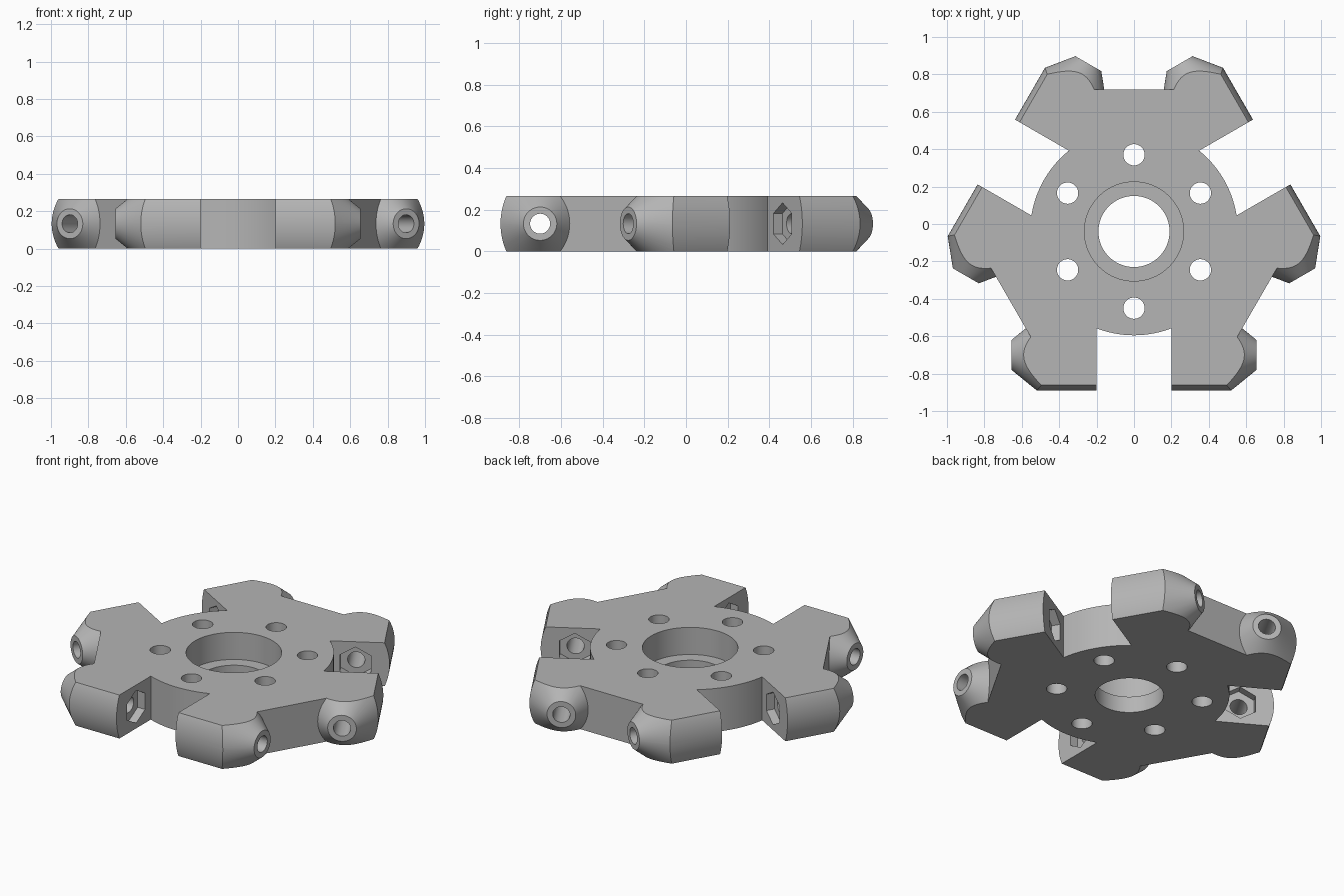
import bpy, bmesh, math
from mathutils import Matrix

if "Cube" in bpy.data.objects:
    bpy.data.objects.remove(bpy.data.objects["Cube"])

HEIGHT = 0.266
MID = HEIGHT / 2
AXLE_Y = -0.66          # axle line, measured from the hub centre
CENTRE_Y = -0.04        # hub centre in the final frame

grey = bpy.data.materials.new("plain grey")
grey.use_nodes = True
GREY = (0.46, 0.46, 0.46, 1)
grey.diffuse_color = GREY
grey.node_tree.nodes["Principled BSDF"].inputs["Base Color"].default_value = GREY


def to_object(name, bm):
    bmesh.ops.recalc_face_normals(bm, faces=bm.faces[:])
    mesh = bpy.data.meshes.new(name)
    bm.to_mesh(mesh)
    bm.free()
    mesh.materials.append(grey)
    obj = bpy.data.objects.new(name, mesh)
    bpy.context.collection.objects.link(obj)
    return obj


def cone(name, r1, r2, depth, matrix, sides=96):
    bm = bmesh.new()
    bmesh.ops.create_cone(bm, cap_ends=True, segments=sides, radius1=r1,
                          radius2=r2, depth=depth, matrix=matrix)
    return to_object(name, bm)


def prism(name, outline, z0, z1):
    bm = bmesh.new()
    face = bm.faces.new([bm.verts.new((x, y, z0)) for x, y in outline])
    out = bmesh.ops.extrude_face_region(bm, geom=[face])
    top = [v for v in out["geom"] if isinstance(v, bmesh.types.BMVert)]
    bmesh.ops.translate(bm, verts=top, vec=(0, 0, z1 - z0))
    return to_object(name, bm)


def boolean(target, tool, operation):
    mod = target.modifiers.new("cut", "BOOLEAN")
    mod.operation = operation
    mod.solver = "EXACT"
    mod.object = tool
    bpy.context.view_layer.objects.active = target
    bpy.ops.object.modifier_apply(modifier=mod.name)
    bpy.data.objects.remove(tool)


def at(x, y, z):
    return Matrix.Translation((x, y, z))


def turn(degrees, axis="Z"):
    return Matrix.Rotation(math.radians(degrees), 4, axis)


# Round hub, overbuilt in height and trimmed later
hub = cone("wheel_hub", 0.555, 0.555, 0.8, at(0, 0, MID), 160)

# Webs joining neighbouring arms, with flat outer sides
for k in range(3):
    web = prism("web", [(0, 0.1), (0.36, 0.45), (0.3, 0.76),
                        (-0.3, 0.76), (-0.36, 0.45)], -0.2, 0.47)
    web.data.transform(turn(120 * k))
    boolean(hub, web, "UNION")

# Arms: a tapered boss clipped by a rounded outer end
for k in range(3):
    for side in (1, -1):
        spin = turn(120 * k)
        along = turn(90 * side, "Y")
        arm = cone("arm", 0.532, 0.08, 0.555,
                   spin @ at(side * 0.3775, AXLE_Y, MID) @ along)
        end = cone("arm_end", 0.33, 0.33, 0.5,
                   spin @ at(side * 0.45, -0.52, MID) @ along, 160)
        boolean(arm, end, "INTERSECT")
        boolean(hub, arm, "UNION")

# Trim to a flat plate
slab = prism("slab", [(-2, -2), (2, -2), (2, 2), (-2, 2)], 0, HEIGHT)
boolean(hub, slab, "INTERSECT")

# Axle holes and hexagonal nut pockets across each slot
for k in range(3):
    across = turn(120 * k) @ at(0, AXLE_Y, MID) @ turn(90, "Y")
    boolean(hub, cone("axle_hole", 0.048, 0.048, 1.5, across, 40), "DIFFERENCE")
    boolean(hub, cone("nut_pocket", 0.1, 0.1, 0.5, across @ turn(90), 6), "DIFFERENCE")

# Stepped centre bore and ring of bolt holes
boolean(hub, cone("bore", 0.19, 0.19, 1, at(0, 0, 0)), "DIFFERENCE")
boolean(hub, cone("counterbore", 0.265, 0.265, 0.4, at(0, 0, 0.3)), "DIFFERENCE")
for k in range(6):
    hole = cone("bolt_hole", 0.057, 0.057, 1, turn(60 * k) @ at(0, 0.41, 0), 40)
    boolean(hub, hole, "DIFFERENCE")

# Place in the final frame and shade
hub.data.transform(at(0, CENTRE_Y, 0))
bpy.ops.object.select_all(action="DESELECT")
hub.select_set(True)
bpy.context.view_layer.objects.active = hub
bpy.ops.object.shade_smooth_by_angle(angle=math.radians(25))
